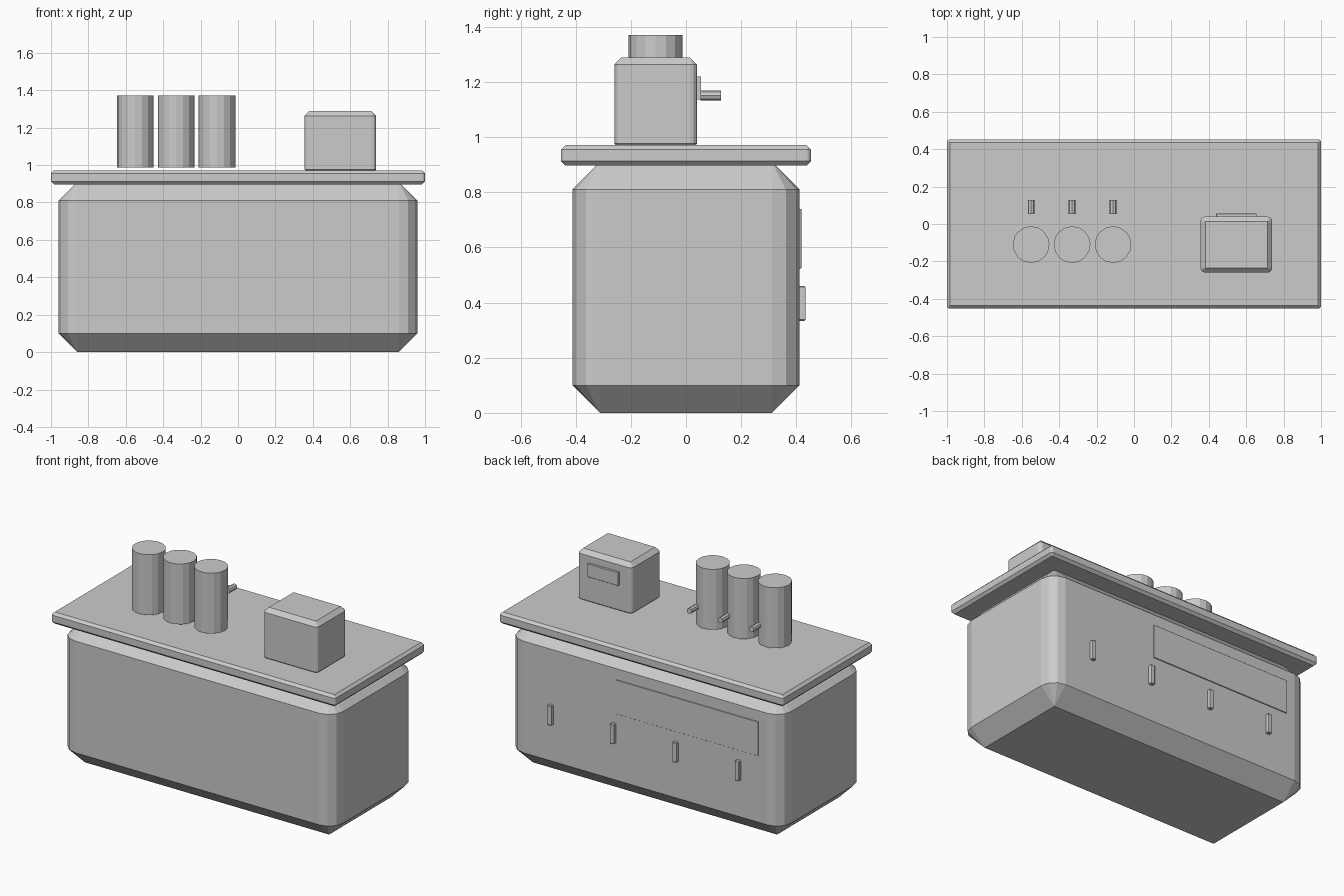
import bpy, bmesh, math

cube = bpy.data.objects.get("Cube")
if cube:
    bpy.data.objects.remove(cube, do_unlink=True)

grey = bpy.data.materials.new("plain_grey")
grey.use_nodes = True
colour = (0.6, 0.6, 0.6, 1)
grey.diffuse_color = colour
grey.node_tree.nodes["Principled BSDF"].inputs["Base Color"].default_value = colour


def finish(name, bm):
    bmesh.ops.recalc_face_normals(bm, faces=bm.faces)
    mesh = bpy.data.meshes.new(name)
    bm.to_mesh(mesh)
    bm.free()
    mesh.materials.append(grey)
    obj = bpy.data.objects.new(name, mesh)
    bpy.context.collection.objects.link(obj)
    return obj


def rounded_box(name, centre, size, r, steps=3):
    """Box with rounded upright corners and chamfers that run to a point."""
    bm = bmesh.new()
    cx, cy, cz = centre
    hx, hy, hz = (s / 2 for s in size)

    def ring(z, radius):
        verts = []
        for q, (sx, sy) in enumerate([(1, 1), (-1, 1), (-1, -1), (1, -1)]):
            for i in range(steps + 1 if radius else 1):
                a = math.pi / 2 * (q + i / steps)
                verts.append(bm.verts.new((cx + sx * (hx - r) + radius * math.cos(a),
                                           cy + sy * (hy - r) + radius * math.sin(a),
                                           cz + z)))
        return verts

    base, low = ring(-hz, 0), ring(r - hz, r)
    high, top = ring(hz - r, r), ring(hz, 0)
    bm.faces.new(base)
    bm.faces.new(top)
    n = len(low)
    for i in range(n):
        j = (i + 1) % n
        bm.faces.new((low[i], low[j], high[j], high[i]))
        p, q = i // (steps + 1), j // (steps + 1)
        for tip, edge in ((base, low), (top, high)):
            corners = [edge[i], edge[j], tip[q]]
            if p != q:
                corners.append(tip[p])
            bm.faces.new(corners)
    return finish(name, bm)


def cylinder(name, centre, radius, depth, sides, along_y=False):
    bm = bmesh.new()
    bmesh.ops.create_cone(bm, cap_ends=True, segments=sides,
                          radius1=radius, radius2=radius, depth=depth)
    obj = finish(name, bm)
    obj.location = centre
    if along_y:
        obj.rotation_euler.x = math.pi / 2
    return obj


# Main tank and its overhanging lid
rounded_box("tank_body", (0, 0, 0.455), (1.92, 0.824, 0.91), 0.1)
rounded_box("lid_slab", (0, 0, 0.934), (2.0, 0.906, 0.074), 0.016)

# Control box with a small plate on its back
rounded_box("control_box", (0.547, -0.11, 1.12), (0.384, 0.3, 0.338), 0.026)
rounded_box("control_plate", (0.547, 0.04, 1.178), (0.216, 0.03, 0.084), 0.001)

# Three canisters with a peg behind each
for i in range(3):
    x = -0.55 + 0.219 * i
    cylinder(f"canister_{i + 1}", (x, -0.11, 1.179), 0.098, 0.384, 16)
    cylinder(f"peg_{i + 1}", (x, 0.09, 1.151), 0.018, 0.074, 8, along_y=True)

# Back panel and the row of handles below it
rounded_box("back_panel", (-0.3, 0.41, 0.632), (1.0, 0.016, 0.216), 0.001)
for i in range(4):
    rounded_box(f"handle_{i + 1}", (-0.66 + 0.44 * i, 0.418, 0.397),
                (0.03, 0.03, 0.126), 0.004)
